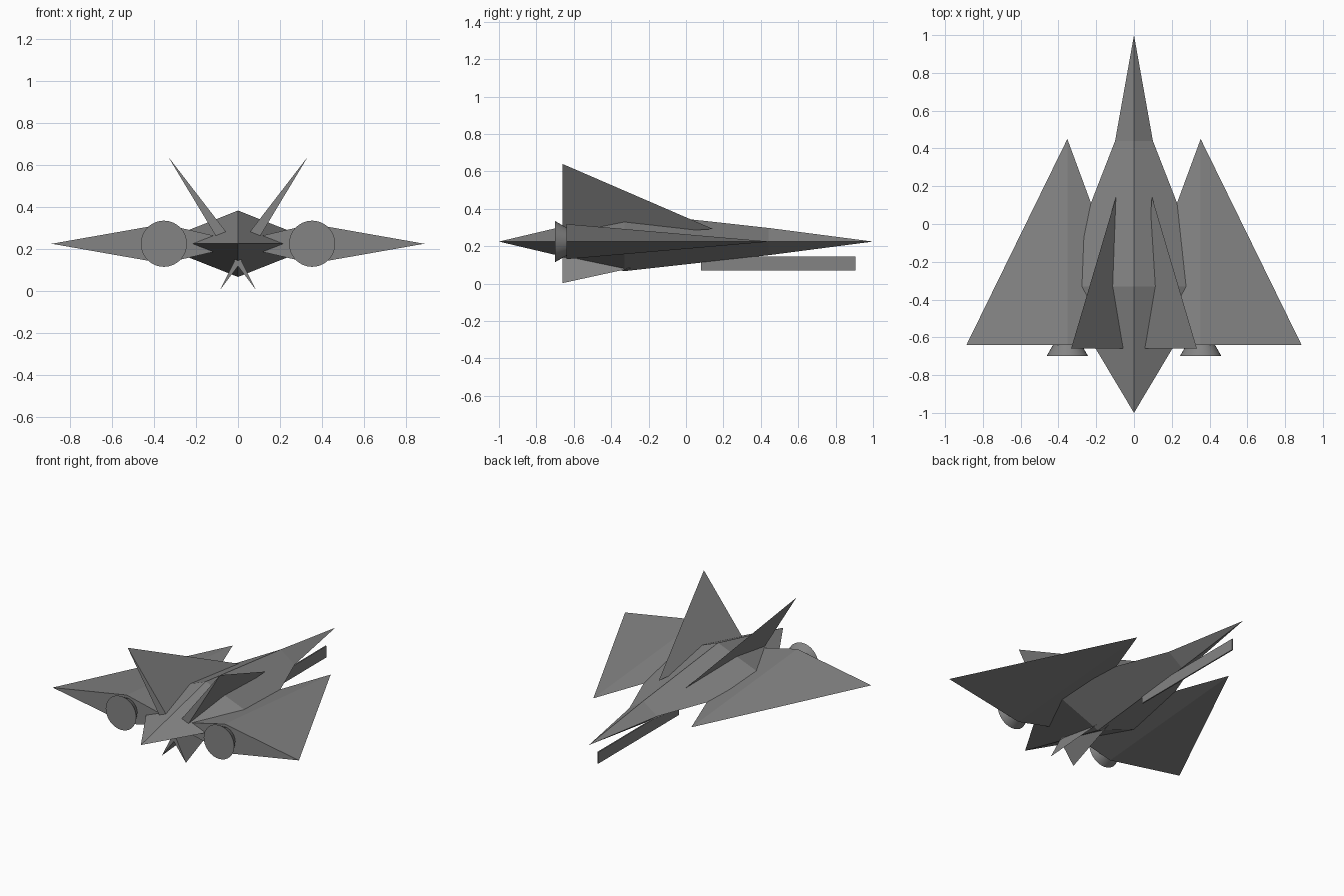
import bpy
import bmesh
from math import radians
from mathutils import Matrix

cube = bpy.data.objects.get("Cube")
if cube:
    bpy.data.objects.remove(cube, do_unlink=True)

MID = 0.225   # height of the horizontal centre plane

grey = bpy.data.materials.new("hull grey")
grey.use_nodes = True
grey.diffuse_color = (0.23, 0.23, 0.23, 1)
grey.node_tree.nodes["Principled BSDF"].inputs["Base Color"].default_value = (0.23, 0.23, 0.23, 1)


def finish(bm, name):
    """Turn a bmesh into a coloured object."""
    bmesh.ops.recalc_face_normals(bm, faces=bm.faces)
    mesh = bpy.data.meshes.new(name)
    bm.to_mesh(mesh)
    bm.free()
    mesh.materials.append(grey)
    obj = bpy.data.objects.new(name, mesh)
    bpy.context.collection.objects.link(obj)
    return obj


def spike(name, apex, base, side):
    """Pyramid from an apex to a base outline, mirrored by side."""
    bm = bmesh.new()
    tip = bm.verts.new((apex[0] * side, apex[1], apex[2]))
    ring = [bm.verts.new((x * side, y, z)) for x, y, z in base]
    bm.faces.new(ring)
    for a, b in zip(ring, ring[1:] + ring[:1]):
        bm.faces.new((a, b, tip))
    return finish(bm, name)


# Fuselage: diamond sections between two sharp ends
bm = bmesh.new()
nose = bm.verts.new((0, 1, MID))
tail = bm.verts.new((0, -1, MID))
rings = []
for y, w, h in [(0.44, 0.1, 0.073), (-0.33, 0.4, 0.158)]:
    rings.append([bm.verts.new((x * w, y, MID + z * h))
                  for x, z in [(1, 0), (0, 1), (-1, 0), (0, -1)]])
for i in range(4):
    j = (i + 1) % 4
    bm.faces.new((nose, rings[0][i], rings[0][j]))
    bm.faces.new((rings[0][i], rings[1][i], rings[1][j], rings[0][j]))
    bm.faces.new((rings[1][i], tail, rings[1][j]))
finish(bm, "fuselage")

for side, label in [(1, "left"), (-1, "right")]:
    # Wing: thick delta with a flat diamond rear
    spike(label + "_wing", (0.353, 0.45, MID),
          [(0.887, -0.64, MID), (0.353, -0.64, MID + 0.094),
           (-0.05, -0.64, MID), (0.353, -0.64, MID - 0.094)], side)

    # Upper fin, leaning outward
    spike(label + "_upper_fin", (0.095, 0.145, 0.292),
          [(0.333, -0.66, 0.64), (0.04, -0.66, 0.26), (0.095, -0.66, 0.245)], side)

    # Small lower fin
    spike(label + "_lower_fin", (0.005, -0.1, 0.125),
          [(0.087, -0.66, 0.003), (-0.02, -0.66, 0.145), (0.005, -0.66, 0.165)], side)

    # Flared engine nozzle
    bm = bmesh.new()
    place = Matrix.Translation((0.353 * side, -0.665, MID)) @ Matrix.Rotation(radians(90), 4, "X")
    bmesh.ops.create_cone(bm, cap_ends=True, segments=32, radius1=0.07,
                          radius2=0.11, depth=0.07, matrix=place)
    nozzle = finish(bm, label + "_engine_nozzle")
    bpy.ops.object.select_all(action="DESELECT")
    nozzle.select_set(True)
    bpy.context.view_layer.objects.active = nozzle
    bpy.ops.object.shade_smooth_by_angle(angle=radians(30))

# Thin bar slung under the nose
bm = bmesh.new()
bmesh.ops.create_cube(bm, size=1, matrix=Matrix.Translation((0, 0.493, 0.107))
                      @ Matrix.Diagonal((0.008, 0.826, 0.074, 1)))
finish(bm, "under_nose_bar")
